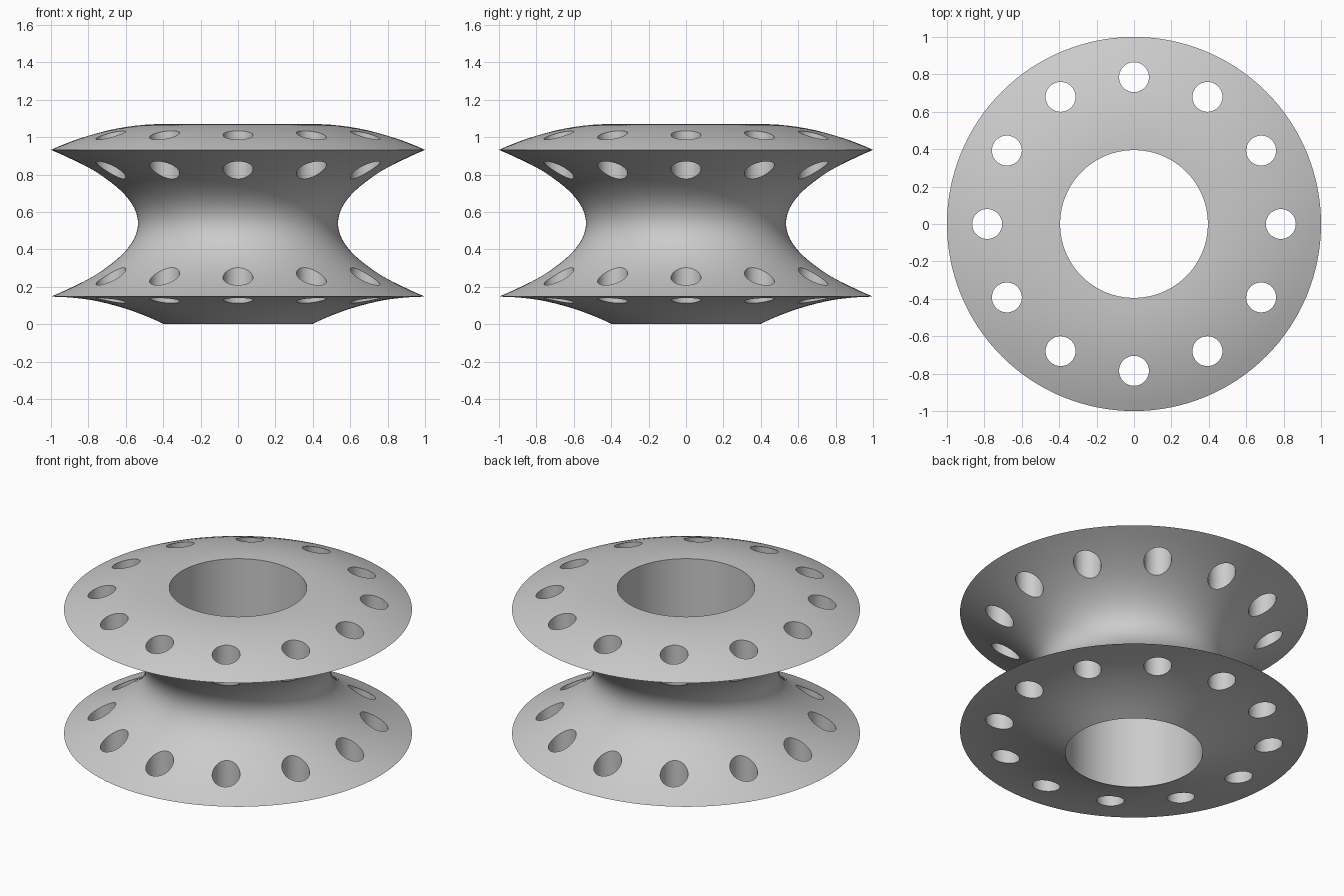
import bpy, bmesh, math
from mathutils import Vector, Matrix

cube = bpy.data.objects.get("Cube")
if cube:
    bpy.data.objects.remove(cube, do_unlink=True)

BORE, RIM, WAIST = 0.395, 1.0, 0.535
HEIGHT, RIM_LOW, RIM_HIGH = 1.07, 0.147, 0.932
HOLES, HOLE_RING, HOLE_RADIUS = 12, 0.785, 0.08
SEGMENTS = 128

grey = bpy.data.materials.new("light_grey")
grey.use_nodes = True
colour = (0.6, 0.6, 0.6, 1)
grey.diffuse_color = colour
grey.node_tree.nodes["Principled BSDF"].inputs["Base Color"].default_value = colour


def add_object(name, bm):
    mesh = bpy.data.meshes.new(name)
    bm.to_mesh(mesh)
    bm.free()
    mesh.materials.append(grey)
    obj = bpy.data.objects.new(name, mesh)
    bpy.context.collection.objects.link(obj)
    return obj


# Profile: flared underside, parabolic waist, domed top
def steps(n):
    return [i / n for i in range(n + 1)]


width = RIM - BORE
middle = (RIM_LOW + RIM_HIGH) / 2
half = (RIM_HIGH - RIM_LOW) / 2
profile = [(BORE + width * t, RIM_LOW * (1 - (1 - t) ** 2)) for t in steps(12)]
profile += [(WAIST + (RIM - WAIST) * (2 * t - 1) ** 2, middle + half * (2 * t - 1))
            for t in steps(40)[1:]]
profile += [(RIM - width * t, HEIGHT - (HEIGHT - RIM_HIGH) * (1 - t) ** 2)
            for t in steps(12)[1:]]

# Spool body with its centre bore, spun around z
bm = bmesh.new()
verts = [bm.verts.new((r, 0, z)) for r, z in profile]
edges = [bm.edges.new((a, b)) for a, b in zip(verts, verts[1:] + verts[:1])]
bmesh.ops.spin(bm, geom=verts + edges, cent=(0, 0, 0), axis=(0, 0, 1),
               angle=math.tau, steps=SEGMENTS, use_duplicate=False)
bmesh.ops.remove_doubles(bm, verts=bm.verts, dist=0.0001)
bmesh.ops.recalc_face_normals(bm, faces=bm.faces)
spool = add_object("spool_body", bm)

# Ring of drills for the holes through both flanges
bm = bmesh.new()
for i in range(HOLES):
    a = math.tau * i / HOLES
    place = Vector((HOLE_RING * math.cos(a), HOLE_RING * math.sin(a), HEIGHT / 2))
    bmesh.ops.create_cone(bm, cap_ends=True, segments=48, radius1=HOLE_RADIUS,
                          radius2=HOLE_RADIUS, depth=HEIGHT * 2,
                          matrix=Matrix.Translation(place))
drills = add_object("hole_drills", bm)
drills.hide_render = True

cut = spool.modifiers.new("flange_holes", 'BOOLEAN')
cut.operation = 'DIFFERENCE'
cut.solver = 'EXACT'
cut.object = drills

bpy.ops.object.select_all(action='DESELECT')
spool.select_set(True)
bpy.context.view_layer.objects.active = spool
bpy.ops.object.modifier_apply(modifier=cut.name)
bpy.data.objects.remove(drills, do_unlink=True)
bpy.ops.object.shade_smooth_by_angle(angle=math.radians(30))
